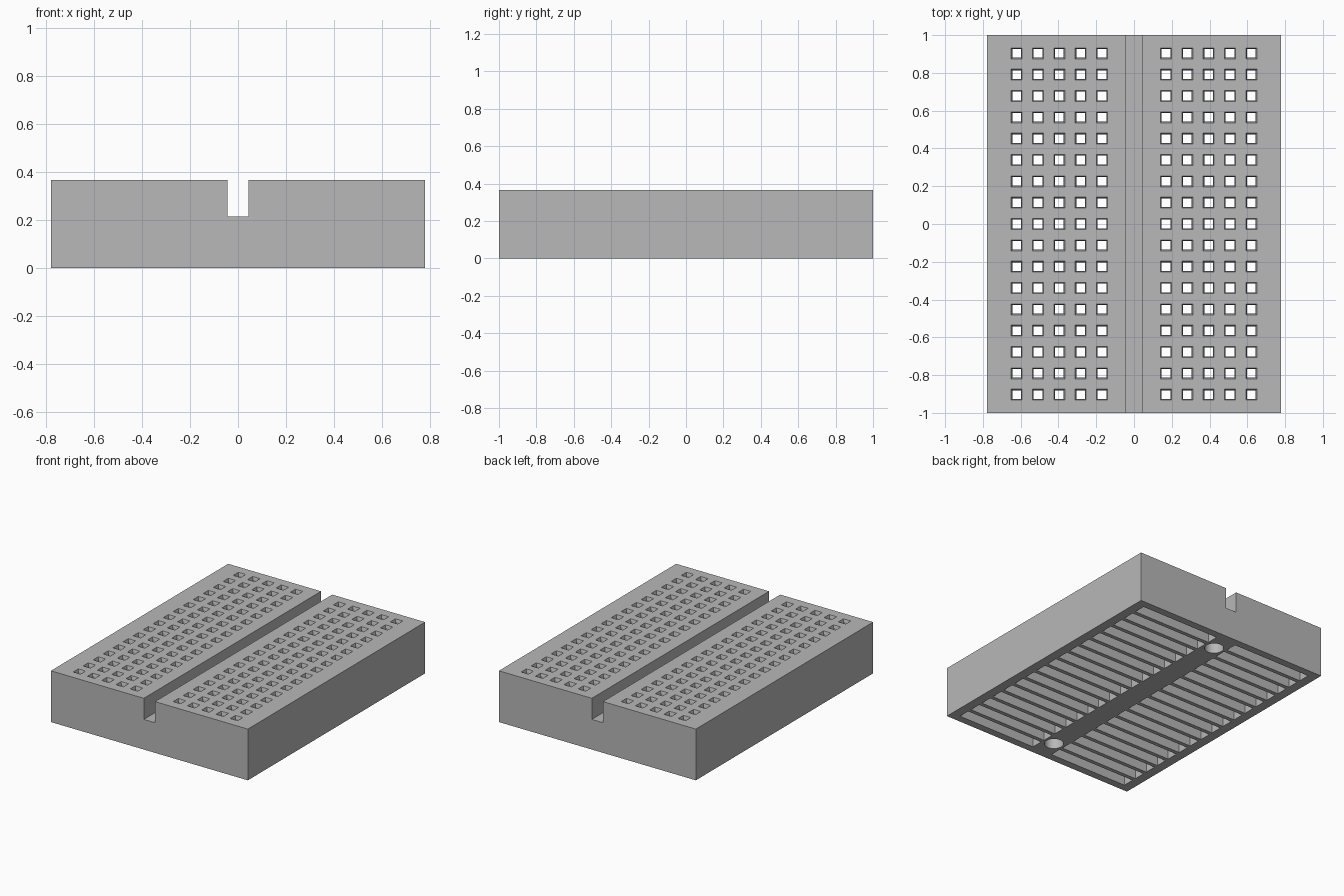
import bpy, bmesh, math
from mathutils import Matrix

if "Cube" in bpy.data.objects:
    bpy.data.objects.remove(bpy.data.objects["Cube"])

W, L, H = 1.556, 2.0, 0.366          # board size
PITCH, INNER = 0.1129, 0.1693        # hole spacing and first column offset
SLOT_TOP = 0.30                      # underside of the perforated top plate
ROWS = [(i - 8) * PITCH for i in range(17)]
COLS = [s * (INNER + i * PITCH) for s in (-1, 1) for i in range(5)]

grey = bpy.data.materials.new("grey plastic")
grey.diffuse_color = (0.48, 0.48, 0.48, 1)
grey.use_nodes = True
grey.node_tree.nodes["Principled BSDF"].inputs["Base Color"].default_value = grey.diffuse_color


def box(bm, x0, x1, y0, y1, z0, z1):
    m = Matrix.Translation(((x0 + x1) / 2, (y0 + y1) / 2, (z0 + z1) / 2))
    m = m @ Matrix.Diagonal((x1 - x0, y1 - y0, z1 - z0, 1))
    bmesh.ops.create_cube(bm, size=1, matrix=m)


def funnel(bm, x, y, profile):
    """Square shaft following (half width, z) pairs from bottom to top."""
    rings = [[bm.verts.new((x + a * h, y + b * h, z))
              for a, b in ((-1, -1), (1, -1), (1, 1), (-1, 1))] for h, z in profile]
    for lo, hi in zip(rings, rings[1:]):
        for i in range(4):
            j = (i + 1) % 4
            bm.faces.new((lo[i], lo[j], hi[j], hi[i]))
    bm.faces.new(rings[0][::-1])
    bm.faces.new(rings[-1])


def make(name, bm):
    me = bpy.data.meshes.new(name)
    bm.to_mesh(me)
    bm.free()
    me.materials.append(grey)
    ob = bpy.data.objects.new(name, me)
    bpy.context.collection.objects.link(ob)
    return ob


def cut(target, cutter):
    mod = target.modifiers.new("cut", 'BOOLEAN')
    mod.operation, mod.solver, mod.object = 'DIFFERENCE', 'EXACT', cutter
    bpy.context.view_layer.objects.active = target
    bpy.ops.object.modifier_apply(modifier=mod.name)
    bpy.data.objects.remove(cutter)


# solid block
bm = bmesh.new()
box(bm, -W / 2, W / 2, -L / 2, L / 2, 0, H)
board = make("breadboard_body", bm)

# centre groove, underside contact slots and round mounting holes
bm = bmesh.new()
box(bm, -0.044, 0.044, -1.1, 1.1, 0.215, H + 0.1)
for y in ROWS:
    for x0, x1 in ((-0.71, -0.08), (0.08, 0.71)):
        box(bm, x0, x1, y - 0.042, y + 0.042, -0.1, SLOT_TOP)
for y in (-0.825, 0.825):
    bmesh.ops.create_cone(bm, cap_ends=True, segments=32, radius1=0.064, radius2=0.064,
                          depth=0.25, matrix=Matrix.Translation((0, y, 0.025)))
cut(board, make("slot_cutter", bm))

# square pin holes with flared mouths
bm = bmesh.new()
for x in COLS:
    for y in ROWS:
        funnel(bm, x, y, [(0.023, SLOT_TOP - 0.05), (0.023, H - 0.02),
                          (0.029, H), (0.029, H + 0.05)])
cut(board, make("pin_hole_cutter", bm))

# smooth round holes, sharp edges elsewhere
board.select_set(True)
bpy.context.view_layer.objects.active = board
bpy.ops.object.shade_smooth_by_angle(angle=math.radians(15))
